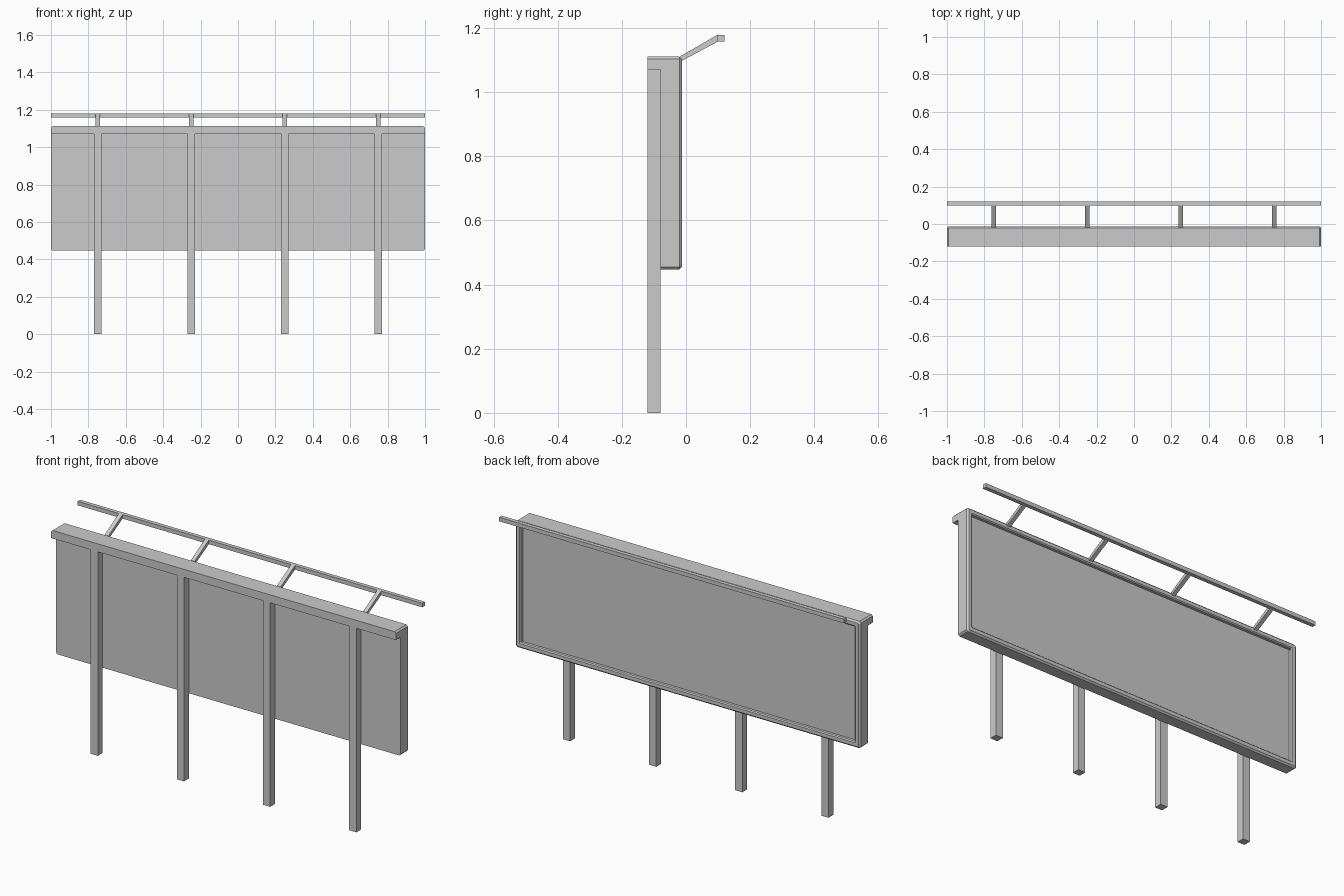
import bpy, bmesh
from mathutils import Vector

if "Cube" in bpy.data.objects:
    bpy.data.objects.remove(bpy.data.objects["Cube"])

POST_X = (-0.75, -0.25, 0.25, 0.75)
Z0, Z1, ZCAP = 0.447, 1.112, 1.07      # panel bottom, top, underside of cap


def finish(name, bm):
    bmesh.ops.recalc_face_normals(bm, faces=bm.faces)
    me = bpy.data.meshes.new(name)
    bm.to_mesh(me)
    bm.free()
    ob = bpy.data.objects.new(name, me)
    bpy.context.collection.objects.link(ob)
    return ob


def prism(name, profile_yz, x0, x1):
    """Extrude a y-z profile along x."""
    bm = bmesh.new()
    face = bm.faces.new([bm.verts.new((x0, y, z)) for y, z in profile_yz])
    ext = bmesh.ops.extrude_face_region(bm, geom=[face], use_keep_orig=True)
    verts = [g for g in ext["geom"] if isinstance(g, bmesh.types.BMVert)]
    bmesh.ops.translate(bm, verts=verts, vec=(x1 - x0, 0, 0))
    return finish(name, bm)


def rect(y0, y1, z0, z1):
    return [(y0, z0), (y1, z0), (y1, z1), (y0, z1)]


def ring(bm, y, inset, c):
    """Chamfered rectangle with one extra point per side at the cap underside."""
    w, b, t = 1 - inset, Z0 + inset, Z1 - inset
    m = min(ZCAP, t - c - 0.005)
    right = [(w - c, b), (w, b + c), (w, m), (w, t - c), (w - c, t)]
    pts = right + [(-x, z) for x, z in reversed(right)]
    return [bm.verts.new((x, y, z)) for x, z in pts]


# Display panel: chamfered box, framed recess on the back, cap overhang in front
bm = bmesh.new()
rings = [ring(bm, *r) for r in (
    (-0.08, 0, 0.008), (-0.021, 0, 0.008), (-0.013, 0.008, 0.006),
    (-0.013, 0.026, 0.003), (-0.018, 0.031, 0.003), (-0.032, 0.031, 0.003))]
for a, b in zip(rings, rings[1:]):
    for i in range(10):
        j = (i + 1) % 10
        bm.faces.new((a[i], a[j], b[j], b[i]))
bm.faces.new(rings[-1])
f = rings[0]
bm.faces.new((f[0], f[1], f[2], f[7], f[8], f[9]))
cap = bm.faces.new(f[2:8])
ext = bmesh.ops.extrude_face_region(bm, geom=[cap])
bmesh.ops.translate(bm, vec=Vector((0, -0.04, 0)),
                    verts=[g for g in ext["geom"] if isinstance(g, bmesh.types.BMVert)])
if cap.is_valid:
    bm.faces.remove(cap)
finish("display_panel", bm)

# Posts and lamp arms
arm = [(-0.018, 1.095), (0.10, 1.158), (0.10, 1.18), (-0.018, 1.112)]
for i, x in enumerate(POST_X, 1):
    prism(f"post_{i}", rect(-0.12, -0.08, 0, ZCAP), x - 0.021, x + 0.021)
    prism(f"rail_arm_{i}", arm, x - 0.011, x + 0.011)

# Long rail carried by the arms
prism("top_rail", rect(0.099, 0.12, 1.158, 1.179), -1, 1)
